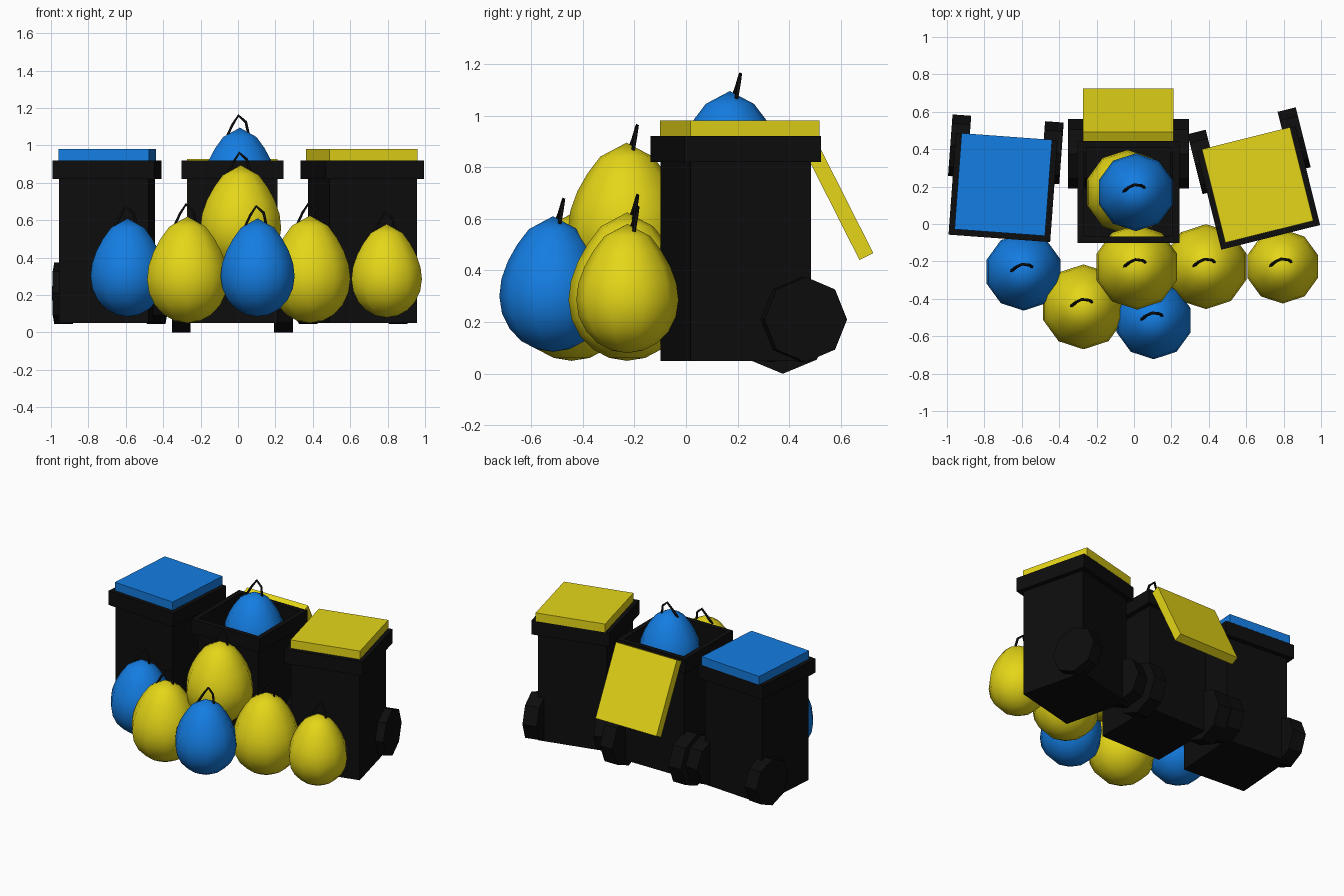
import bpy, bmesh, math
from mathutils import Matrix, Vector

if "Cube" in bpy.data.objects:
    bpy.data.objects.remove(bpy.data.objects["Cube"])


def material(name, rgb):
    m = bpy.data.materials.new(name)
    m.diffuse_color = (*rgb, 1)
    m.use_nodes = True
    m.node_tree.nodes["Principled BSDF"].inputs["Base Color"].default_value = m.diffuse_color
    return m


BLACK = material("black plastic", (0.004, 0.004, 0.004))
BLUE = material("blue", (0.007, 0.205, 0.76))
YELLOW = material("yellow", (0.78, 0.67, 0.009))


def finish(bm, name, mat, matrix, smooth=False):
    bmesh.ops.recalc_face_normals(bm, faces=bm.faces[:])
    me = bpy.data.meshes.new(name)
    bm.to_mesh(me)
    bm.free()
    me.materials.append(mat)
    for p in me.polygons:
        p.use_smooth = smooth
    ob = bpy.data.objects.new(name, me)
    ob.matrix_world = matrix
    bpy.context.collection.objects.link(ob)
    return ob


def lathe(name, profile, sides, start, mat, matrix, smooth=False):
    """Stack n-sided rings of (radius, height) and cap both ends."""
    bm = bmesh.new()
    rings = []
    for r, z in profile:
        count = 1 if r == 0 else sides
        rings.append([bm.verts.new((r * math.cos(start + math.tau * i / sides),
                                    r * math.sin(start + math.tau * i / sides), z))
                      for i in range(count)])
    for a, b in zip(rings, rings[1:]):
        for i in range(sides):
            j = (i + 1) % sides
            quad = [a[i % len(a)], a[j % len(a)], b[j % len(b)], b[i % len(b)]]
            bm.faces.new(list(dict.fromkeys(quad)))
    for ring in (rings[0], rings[-1]):
        if len(ring) > 2:
            bm.faces.new(ring)
    return finish(bm, name, mat, matrix, smooth)


def box(name, size, mat, matrix):
    bm = bmesh.new()
    bmesh.ops.create_cube(bm, size=1, matrix=Matrix.Diagonal((*size, 1)))
    return finish(bm, name, mat, matrix)


# Hollow square bin with overhanging rim: (half width, height)
TUB = [(0.24, 0.05), (0.24, 0.82), (0.2725, 0.82), (0.2725, 0.92),
       (0.236, 0.92), (0.236, 0.08)]


def wheelie_bin(name, x, y, angle, lid_mat, wheel_r, wheel_z, wheel_out, is_open=False):
    base = Matrix.Translation((x, y, 0)) @ Matrix.Rotation(math.radians(angle), 4, 'Z')
    lathe(name + "_body", [(h * math.sqrt(2), z) for h, z in TUB], 4, math.pi / 4, BLACK, base)
    # lid, closed on top or hanging off the back
    if is_open:
        place = Matrix.Translation((0, 0.4125, 0.684)) @ Matrix.Rotation(math.radians(-63.2), 4, 'X')
    else:
        place = Matrix.Translation((0, 0.016, 0.95))
    box(name + "_lid", (0.485, 0.515, 0.06), lid_mat, base @ place)
    # pair of octagonal wheels
    for s, side in ((-1, "left"), (1, "right")):
        m = base @ Matrix.Translation((s * wheel_out, 0.205, wheel_z)) \
            @ Matrix.Rotation(-s * math.pi / 2, 4, 'Y')
        lathe(f"{name}_{side}_wheel", [(wheel_r, 0), (wheel_r, 0.1)], 8, 0, BLACK, m)


wheelie_bin("left_bin", -0.70, 0.195, -4.2, BLUE, 0.165, 0.21, 0.298)
wheelie_bin("middle_bin", -0.03, 0.17, 0, YELLOW, 0.186, 0.186, 0.323, True)
wheelie_bin("right_bin", 0.665, 0.193, 14, YELLOW, 0.165, 0.21, 0.298)

# Teardrop rubbish bag: lower half round, upper half drawn to a point
BAG = [(math.sin(a), 0.41 * (1 - math.cos(a)))
       for a in (math.radians(18 * i) for i in range(1, 6))]
BAG = [(0, 0)] + BAG + [(0.96, 0.54), (0.84, 0.67), (0.67, 0.79), (0.45, 0.905), (0, 1)]
# Bent tie strip, relative to the tip of the bag
TIE = [(-0.07, 0.0, -0.05), (-0.04, 0.025, 0.015), (-0.008, 0.04, 0.065),
       (0.032, 0.035, 0.03), (0.045, 0.025, -0.03)]


def tie(name, tip):
    cu = bpy.data.curves.new(name, 'CURVE')
    cu.dimensions = '3D'
    cu.bevel_depth = 0.008
    cu.bevel_resolution = 0
    cu.use_fill_caps = True
    sp = cu.splines.new('POLY')
    sp.points.add(len(TIE) - 1)
    for p, co in zip(sp.points, TIE):
        p.co = (*(Vector(co) + Vector(tip)), 1)
    cu.materials.append(BLACK)
    bpy.context.collection.objects.link(bpy.data.objects.new(name, cu))


# name, x, y, bottom z, top z, radius, colour
BAGS = [
    ("front_left_bag", -0.59, -0.255, 0.085, 0.61, 0.208, BLUE),
    ("left_middle_bag", -0.27, -0.443, 0.05, 0.62, 0.227, YELLOW),
    ("front_middle_bag", 0.105, -0.515, 0.085, 0.61, 0.208, BLUE),
    ("right_middle_bag", 0.385, -0.228, 0.05, 0.625, 0.227, YELLOW),
    ("front_right_bag", 0.795, -0.227, 0.08, 0.58, 0.198, YELLOW),
    ("stacked_bag", 0.015, -0.23, 0.325, 0.895, 0.227, YELLOW),
    ("top_bag_in_bin", 0.01, 0.17, 0.57, 1.095, 0.208, BLUE),
    ("lower_bag_in_bin", -0.035, 0.17, 0.2, 0.77, 0.227, YELLOW),
]
for name, x, y, z0, z1, r, mat in BAGS:
    prof = [(p * r, z0 + t * (z1 - z0)) for p, t in BAG]
    lathe(name, prof, 10, math.pi / 2, mat, Matrix.Translation((x, y, 0)), True)
    tie(name + "_tie", (x, y, z1))
